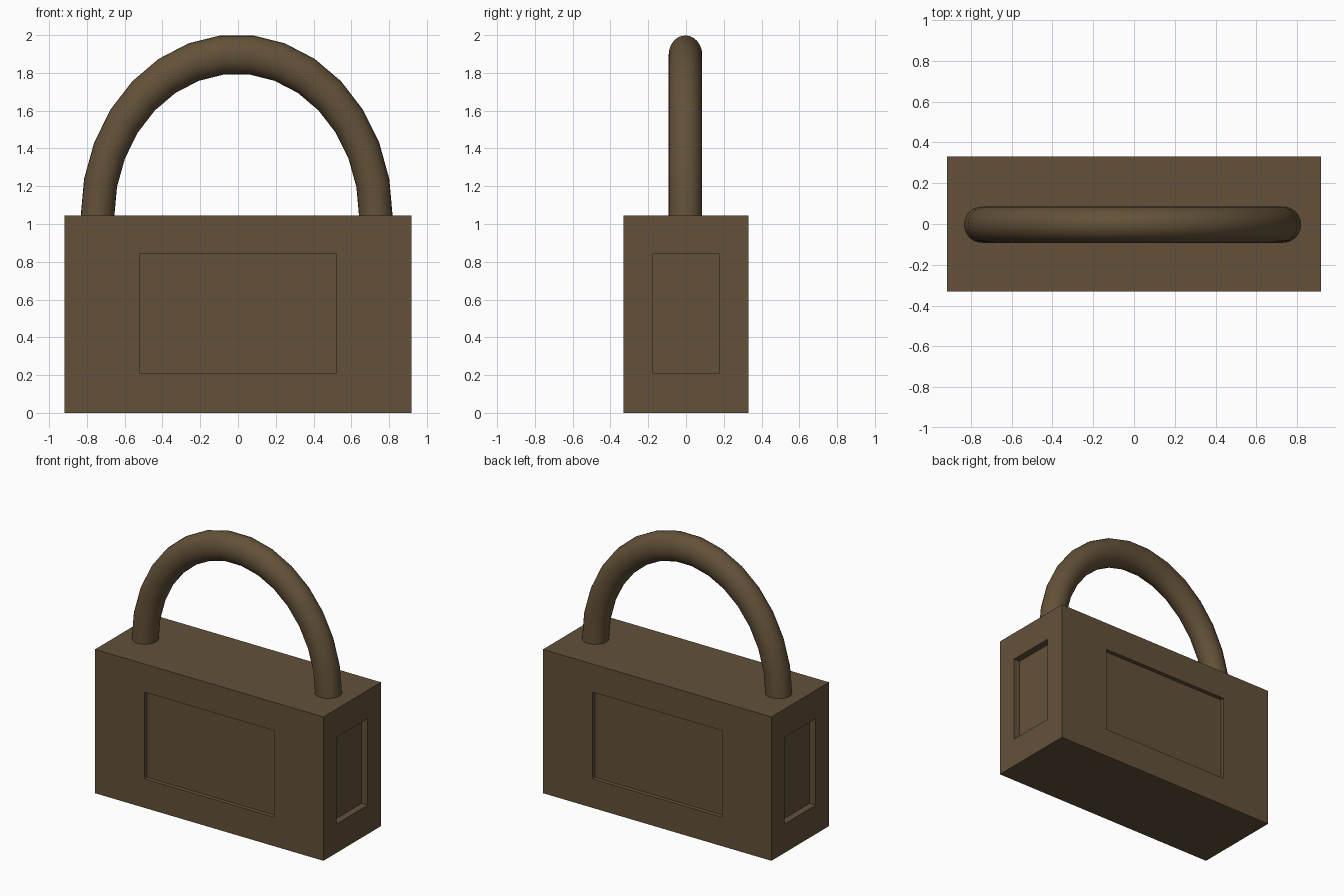
import bpy, bmesh, math

if "Cube" in bpy.data.objects:
    bpy.data.objects.remove(bpy.data.objects["Cube"])

bronze = bpy.data.materials.new("dark bronze")
bronze.diffuse_color = (0.125, 0.083, 0.041, 1)
bronze.use_nodes = True
bronze.node_tree.nodes["Principled BSDF"].inputs["Base Color"].default_value = bronze.diffuse_color


def add_object(name, bm):
    bmesh.ops.recalc_face_normals(bm, faces=bm.faces)
    mesh = bpy.data.meshes.new(name)
    bm.to_mesh(mesh)
    bm.free()
    mesh.materials.append(bronze)
    obj = bpy.data.objects.new(name, mesh)
    bpy.context.collection.objects.link(obj)
    return obj


# Lock body: box with a recessed panel in each upright side
HX, HY, H = 0.918, 0.33, 1.045
bm = bmesh.new()
bmesh.ops.create_cube(bm, size=2)
for v in bm.verts:
    v.co = (v.co.x * HX, v.co.y * HY, (v.co.z + 1) * H / 2)
bm.normal_update()
sides = [f for f in bm.faces if abs(f.normal.z) < 0.5]
for f in sides:
    n = f.normal.copy()
    along_x = abs(n.y) > 0.5
    half, depth = (0.522, 0.03) if along_x else (0.178, 0.05)
    axis = 0 if along_x else 1
    for sink in (0, depth):
        bmesh.ops.inset_individual(bm, faces=[f], thickness=0.01)
        mid_z = f.calc_center_median().z
        for v in f.verts:
            v.co[axis] = math.copysign(half, v.co[axis])
            v.co.z = 0.84 if v.co.z > mid_z else 0.21
            v.co -= n * sink
add_object("lock_body", bm)

# Shackle: half ring swept along a faceted arch, slightly taller than wide
R, r, STRETCH, SIDES = 0.737, 0.089, 1.169, 24
angles = [math.radians(-90 + 12 * i) for i in range(16)]
bm = bmesh.new()
rings = []
for a in angles:
    ring = []
    for j in range(SIDES):
        t = 2 * math.pi * j / SIDES
        d = R + r * math.cos(t)
        ring.append(bm.verts.new((d * math.sin(a) - 0.007,
                                  r * math.sin(t) - 0.003,
                                  1.038 + d * math.cos(a) * STRETCH)))
    rings.append(ring)
for p, q in zip(rings, rings[1:]):
    for j in range(SIDES):
        k = (j + 1) % SIDES
        bm.faces.new((p[j], p[k], q[k], q[j]))
bm.faces.new(rings[0])
bm.faces.new(rings[-1])
shackle = add_object("shackle", bm)
bpy.context.view_layer.objects.active = shackle
shackle.select_set(True)
bpy.ops.object.shade_smooth_by_angle(angle=math.radians(40))
